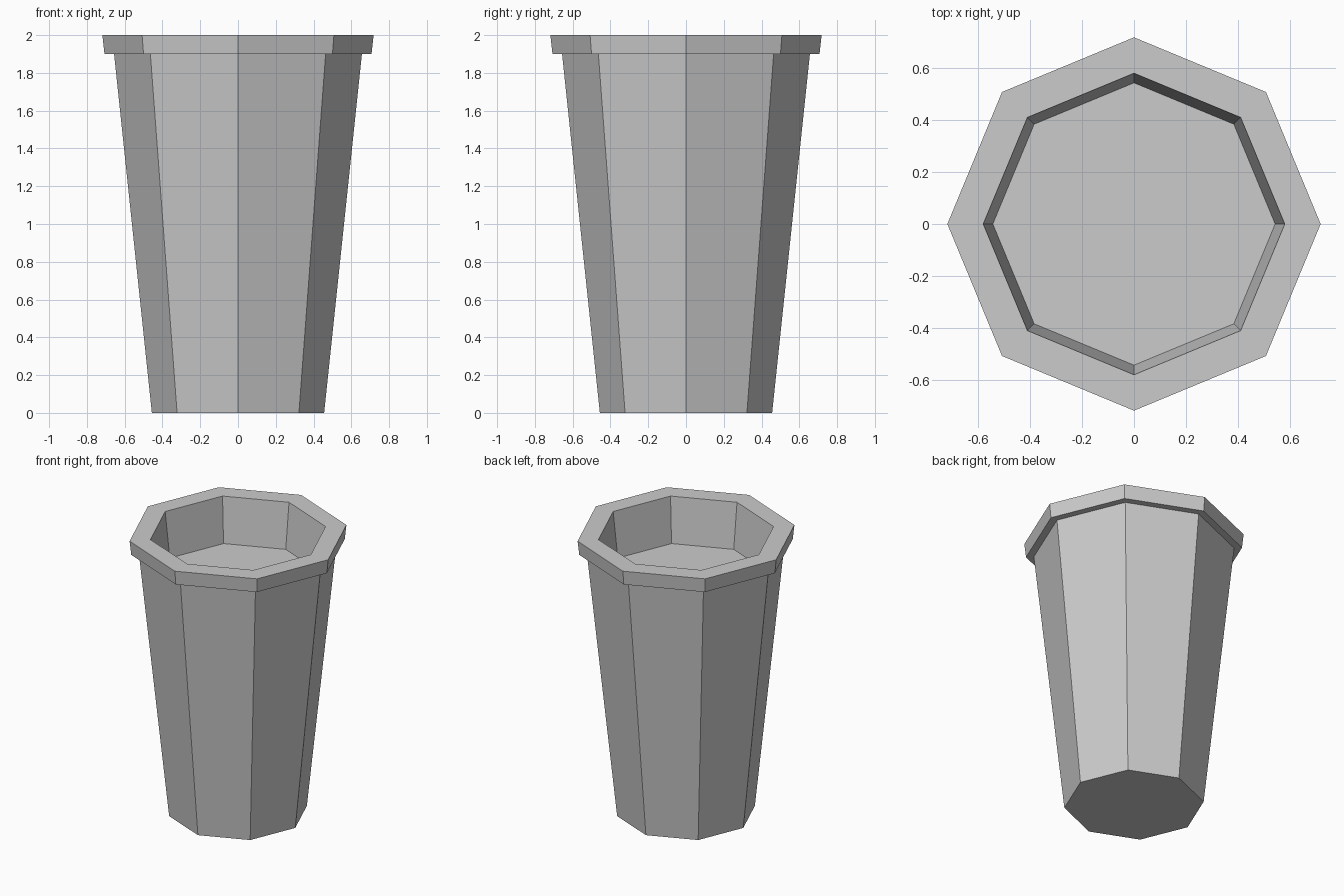
import bpy, bmesh
from math import cos, sin, tau

cube = bpy.data.objects.get("Cube")
if cube:
    bpy.data.objects.remove(cube, do_unlink=True)

SIDES = 8

# One plain grey for the whole pot
grey = bpy.data.materials.new("plain grey")
grey.use_nodes = True
colour = (0.6, 0.6, 0.6, 1)
grey.diffuse_color = colour
grey.node_tree.nodes["Principled BSDF"].inputs["Base Color"].default_value = colour


def lathe(name, profile):
    """Turn a (radius, height) profile into a closed, faceted solid."""
    bm = bmesh.new()
    rings = [[bm.verts.new((r * cos(tau * i / SIDES), r * sin(tau * i / SIDES), z))
              for i in range(SIDES)] for r, z in profile]
    for low, high in zip(rings, rings[1:]):
        for i in range(SIDES):
            j = (i + 1) % SIDES
            bm.faces.new((low[i], low[j], high[j], high[i]))
    bm.faces.new(rings[0][::-1])
    bm.faces.new(rings[-1])
    bmesh.ops.recalc_face_normals(bm, faces=bm.faces)
    mesh = bpy.data.meshes.new(name)
    bm.to_mesh(mesh)
    bm.free()
    mesh.materials.append(grey)
    obj = bpy.data.objects.new(name, mesh)
    bpy.context.collection.objects.link(obj)
    return obj


# Underside, tapered wall, overhanging rim, then down inside to the raised floor
lathe("planter_pot", [
    (0.456, 0.0),
    (0.656, 1.9),
    (0.707, 1.9),
    (0.718, 2.0),
    (0.58, 2.0),
    (0.543, 1.675),
])
